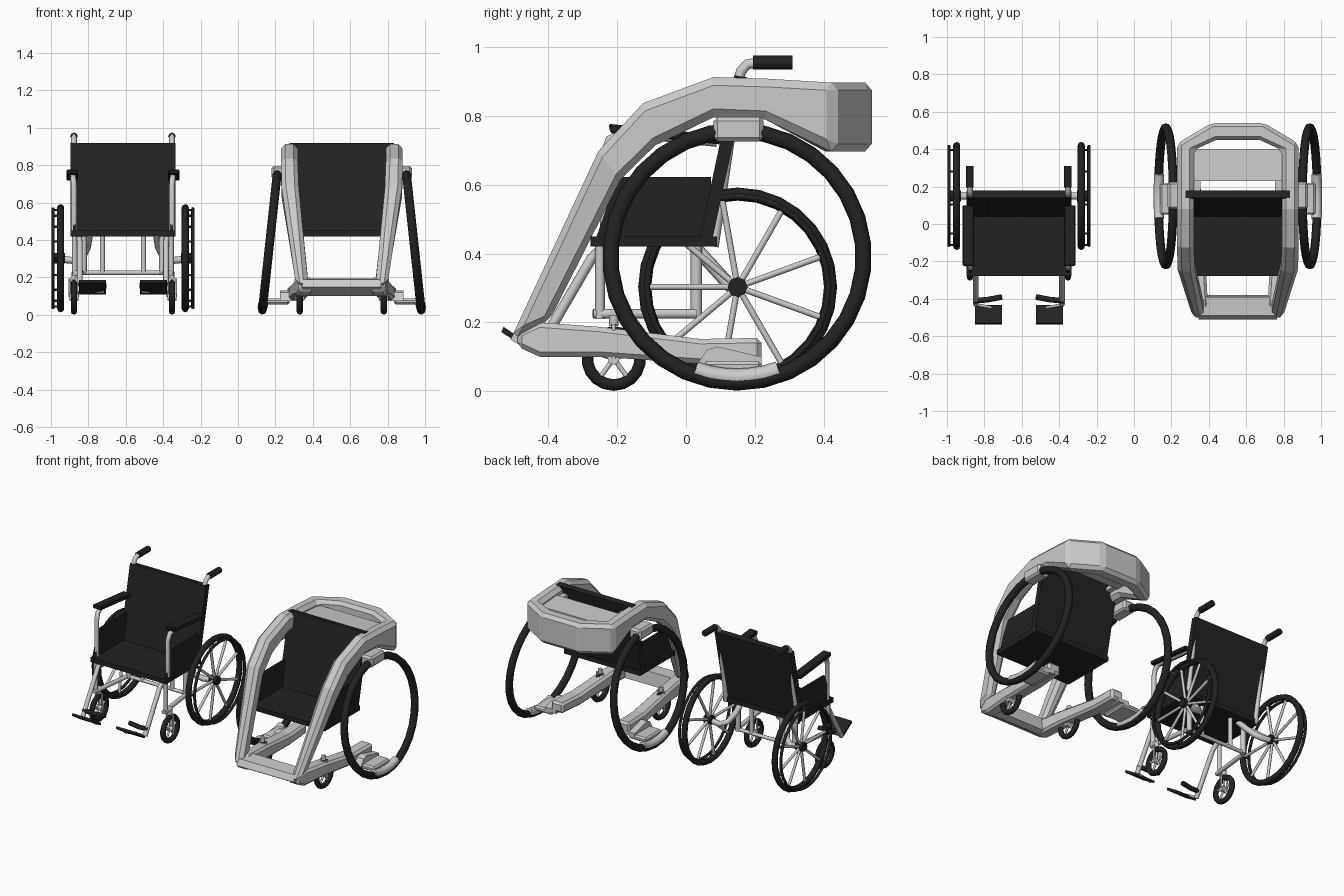
import bpy, bmesh, math
from math import pi, sin, cos, tan, radians

if "Cube" in bpy.data.objects:
    bpy.data.objects.remove(bpy.data.objects["Cube"])

black = bpy.data.materials.new("black")
black.diffuse_color = (0.016, 0.016, 0.016, 1)
black.use_nodes = True
black.node_tree.nodes["Principled BSDF"].inputs["Base Color"].default_value = black.diffuse_color
LEFT, RIGHT = -0.615, 0.555        # centre x of the two chairs
SIDES = (1, -1)


def mesh_object(name, bm, mat=None, bevel=0):
    bmesh.ops.recalc_face_normals(bm, faces=bm.faces)
    me = bpy.data.meshes.new(name)
    bm.to_mesh(me)
    bm.free()
    ob = bpy.data.objects.new(name, me)
    bpy.context.collection.objects.link(ob)
    if mat:
        me.materials.append(mat)
    if bevel:
        m = ob.modifiers.new("bevel", 'BEVEL')
        m.width, m.segments, m.limit_method = bevel, 1, 'ANGLE'
    return ob


def loft(name, rings, mat=None, bevel=0):
    """Skin a row of equal-sized point rings and cap both ends."""
    bm = bmesh.new()
    rows = [[bm.verts.new(p) for p in r] for r in rings]
    n = len(rows[0])
    for a, b in zip(rows, rows[1:]):
        for i in range(n):
            j = (i + 1) % n
            bm.faces.new((a[i], a[j], b[j], b[i]))
    bm.faces.new(rows[0])
    bm.faces.new(rows[-1])
    return mesh_object(name, bm, mat, bevel)


def prism(name, yz, x0, x1, mat=None, bevel=0):
    """Side profile extruded across x."""
    return loft(name, [[(x, y, z) for y, z in yz] for x in (x0, x1)], mat, bevel)


def pair(name, yz, cx, a, b, mat=None, bevel=0):
    for s in SIDES:
        prism(name, yz, cx + s * a, cx + s * b, mat, bevel)


def tubes(name, paths, r, cx, mat=None, mirror=True):
    """Round tubes along point paths, mirrored about the chair centre."""
    cu = bpy.data.curves.new(name, 'CURVE')
    cu.dimensions = '3D'
    cu.bevel_depth, cu.bevel_resolution, cu.use_fill_caps = r, 2, True
    for s in (SIDES if mirror else (1,)):
        for pts in paths:
            sp = cu.splines.new('POLY')
            sp.points.add(len(pts) - 1)
            for p, (x, y, z) in zip(sp.points, pts):
                p.co = (cx + s * x, y, z, 1)
    if mat:
        cu.materials.append(mat)
    ob = bpy.data.objects.new(name, cu)
    bpy.context.collection.objects.link(ob)
    return ob


def ring(name, loc, R, r, tilt=0, mat=black, seg=28):
    bpy.ops.mesh.primitive_torus_add(major_segments=seg, minor_segments=8, major_radius=R,
                                     minor_radius=r, location=loc, rotation=(0, pi / 2 - tilt, 0))
    ob = bpy.context.object
    ob.name = name
    ob.data.materials.append(mat)
    bpy.ops.object.shade_smooth_by_angle(angle=radians(50))


def rect(y0, y1, z0, z1):
    return [(y0, z0), (y1, z0), (y1, z1), (y0, z1)]


def seat_unit(cx):
    prism("seat", rect(-0.278, 0.09, 0.42, 0.45), cx - 0.28, cx + 0.28, black)
    prism("backrest", [(0.035, 0.42), (0.072, 0.42), (0.178, 0.912), (0.14, 0.918)],
          cx - 0.28, cx + 0.28, black)
    pair("side_panel", [(-0.27, 0.42), (0.072, 0.42), (0.072, 0.622), (-0.2, 0.622)],
         cx, 0.255, 0.268, black)


def casters(cx, off, top):
    y, z = -0.21, 0.095
    for s in SIDES:
        ring("caster_tire", (cx + s * off, y, z), 0.077, 0.017, seg=18)
    spokes = [[(off, y, z), (off, y + 0.07 * cos(a), z + 0.07 * sin(a))]
              for a in (pi / 2 + k * 2 * pi / 5 for k in range(5))]
    tubes("caster_spokes", spokes, 0.007, cx)
    tubes("caster_hub", [[(off - 0.025, y, z), (off + 0.025, y, z)]], 0.018, cx)
    tubes("caster_fork", [[(off + d, y, z), (off + d, y, 0.195)] for d in (-0.022, 0.022)], 0.006, cx)
    tubes("caster_stem", [[(off, y, 0.19), (off, y, top)]], 0.014, cx)


# ---------- Classic wheelchair ----------
C = LEFT
seat_unit(C)
casters(C, 0.262, 0.23)

# Spoked rear wheels
HY, HZ = 0.15, 0.303
for s in SIDES:
    ring("rear_tire", (C + s * 0.333, HY, HZ), 0.27, 0.019)
    ring("hand_rim", (C + s * 0.374, HY, HZ), 0.264, 0.009)
angles = [pi + k * 2 * pi / 9 for k in range(9)]
tubes("wheel_spokes", [[(0.338, HY, HZ), (0.335, HY + 0.26 * cos(a), HZ + 0.26 * sin(a))]
                       for a in angles], 0.009, C)
tubes("rim_tabs", [[(0.335, HY + 0.262 * cos(a), HZ + 0.262 * sin(a)),
                    (0.372, HY + 0.262 * cos(a), HZ + 0.262 * sin(a))] for a in angles], 0.006, C, black)
tubes("wheel_hub", [[(0.31, HY, HZ), (0.365, HY, HZ)]], 0.029, C, black)
tubes("axle_arm", [[(0.33, HY, 0.298), (0.26, 0.148, 0.29), (0.215, 0.125, 0.31),
                    (0.19, 0.08, 0.36), (0.18, 0.02, 0.425)]], 0.019, C)

# Tubular frame
tubes("lower_frame", [
    [(0.258, -0.25, 0.43), (0.258, -0.25, 0.21)],
    [(0.255, -0.27, 0.225), (0.22, 0.03, 0.225)],
    [(0.11, 0.03, 0.225), (0.11, 0.03, 0.43)],
    [(0.258, -0.25, 0.225), (0.262, -0.2, 0.225)]], 0.014, C)
tubes("rear_leg", [[(0.21, 0.03, 0.215), (0.21, 0.03, 0.43)]], 0.017, C)
tubes("cross_tube", [[(-0.22, 0.03, 0.225), (0.22, 0.03, 0.225)]], 0.012, C, mirror=False)
tubes("armrest_post", [[(0.262, -0.235, 0.43), (0.262, -0.235, 0.69),
                        (0.265, -0.22, 0.73), (0.268, -0.18, 0.752), (0.268, 0.09, 0.725)]], 0.015, C)
tubes("back_post", [[(0.262, 0.08, 0.42), (0.262, 0.152, 0.9), (0.262, 0.16, 0.93),
                     (0.262, 0.178, 0.95), (0.262, 0.21, 0.955)]], 0.015, C)
tubes("push_handle", [[(0.262, 0.195, 0.955), (0.262, 0.31, 0.955)]], 0.02, C, black)
pair("armrest", [(-0.22, 0.75), (0.1, 0.717), (0.1, 0.744), (-0.225, 0.777)], C, 0.24, 0.302, black, 0.005)

# Footrests
tubes("footrest_hanger", [[(0.235, -0.24, 0.42), (0.23, -0.275, 0.385), (0.23, -0.43, 0.12)]], 0.015, C)
pair("footplate", [(-0.44, 0.11), (-0.433, 0.123), (-0.53, 0.187), (-0.537, 0.172)], C, 0.09, 0.235, black)
tubes("heel_strap", [[(0.24, -0.41, 0.16), (0.17, -0.405, 0.155), (0.09, -0.39, 0.155)]], 0.015, C, black)
tubes("footplate_bar", [[(0.23, -0.43, 0.125), (0.1, -0.46, 0.125)]], 0.008, C)

# ---------- Modern hubless wheelchair ----------
C = RIGHT
seat_unit(C)
casters(C, 0.225, 0.22)


def section(st, s):
    """Four corners: outer-edge pair and inner-edge pair of a beam."""
    yo, zo, yi, zi, xo, xi, dy = st
    return [(C + s * xo, yo, zo), (C + s * xi, yo + dy, zo),
            (C + s * xi, yi + dy, zi), (C + s * xo, yi, zi)]


# Arched body shell running up each side and around the back
arch = [(-0.51, 0.15, -0.40, 0.20, 0.245, 0.18, 0),
        (-0.255, 0.697, -0.19, 0.615, 0.322, 0.23, 0),
        (-0.125, 0.837, -0.09, 0.714, 0.325, 0.235, 0),
        (0.08, 0.913, 0.08, 0.796, 0.325, 0.235, 0),
        (0.24, 0.908, 0.23, 0.79, 0.325, 0.235, 0),
        (0.43, 0.897, 0.43, 0.697, 0.325, 0.235, -0.035),
        (0.54, 0.897, 0.54, 0.697, 0.14, 0.115, -0.09)]
loft("arched_body", [section(a, 1) for a in arch] + [section(a, -1) for a in reversed(arch)], bevel=0.022)

# Lower side rails, splayed toward the rear
rails = [(-0.49, 0.17, 0.13, 0.23, 0.15), (-0.425, 0.2, 0.1, 0.243, 0.16),
         (-0.25, 0.187, 0.1, 0.258, 0.17), (0.04, 0.152, 0.08, 0.282, 0.19), (0.22, 0.155, 0.085, 0.29, 0.2)]
for s in SIDES:
    loft("lower_rail", [section((y, t, y, b, xo, xi, 0), s) for y, t, b, xo, xi in rails], bevel=0.014)
prism("front_crossbar", [(-0.51, 0.15), (-0.425, 0.1), (-0.38, 0.11), (-0.39, 0.195), (-0.49, 0.19)],
      C - 0.21, C + 0.21)

# Plate behind the backrest and its supports
prism("rear_deck", [(0.23, 0.835), (0.4, 0.835), (0.4, 0.865), (0.23, 0.875)], C - 0.25, C + 0.25)
pair("back_support", rect(0.13, 0.26, 0.84, 0.865), C, 0.2, 0.235)

# Cambered hubless wheels with mounts
TILT, WZ = 0.108, 0.391
for s in SIDES:
    ring("hubless_wheel", (C + s * 0.385, 0.148, WZ), 0.368, 0.0235, s * TILT, seg=30)
pair("upper_mount", rect(0.08, 0.225, 0.726, 0.797), C, 0.29, 0.375, bevel=0.012)
pair("lower_mount", [(0.03, 0.075), (0.22, 0.075), (0.22, 0.1), (0.09, 0.13), (0.06, 0.12)],
     C, 0.25, 0.33)
pair("lower_mount_arm", rect(0.05, 0.22, 0.055, 0.088), C, 0.28, 0.415, bevel=0.01)
clip = []
for k in range(7):
    a = radians(-110 + k * 40 / 6)
    z = 0.352 * sin(a)
    clip.append((0.385 - z * tan(TILT), 0.148 + 0.352 * cos(a), WZ + z))
tubes("wheel_clip", [clip], 0.027, C)
